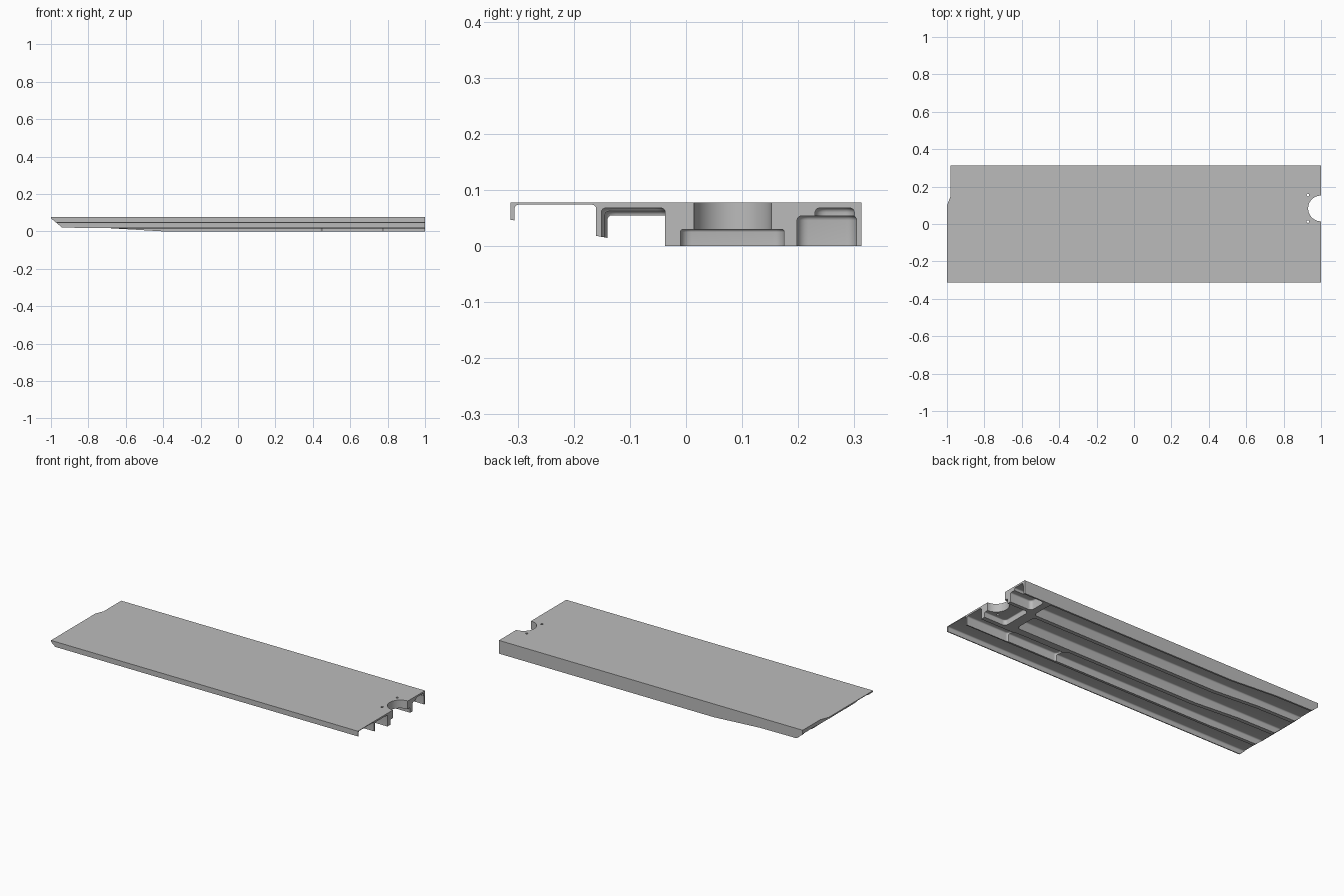
import bpy, bmesh
from mathutils import Vector

if "Cube" in bpy.data.objects:
    bpy.data.objects.remove(bpy.data.objects["Cube"])

grey = bpy.data.materials.new("plain grey")
grey.use_nodes = True
grey.diffuse_color = (0.5, 0.5, 0.5, 1)
grey.node_tree.nodes["Principled BSDF"].inputs["Base Color"].default_value = (0.5, 0.5, 0.5, 1)

TOP, HALF_Y = 0.078, 0.313


def add_object(name, bm):
    bmesh.ops.recalc_face_normals(bm, faces=bm.faces[:])
    mesh = bpy.data.meshes.new(name)
    bm.to_mesh(mesh)
    bm.free()
    obj = bpy.data.objects.new(name, mesh)
    mesh.materials.append(grey)
    bpy.context.collection.objects.link(obj)
    return obj


def prism(name, points, depth):
    """Extrude a closed outline along a vector."""
    bm = bmesh.new()
    face = bm.faces.new([bm.verts.new(p) for p in points])
    new = bmesh.ops.extrude_face_region(bm, geom=[face])["geom"]
    bmesh.ops.translate(bm, vec=Vector(depth), verts=[v for v in new if isinstance(v, bmesh.types.BMVert)])
    return add_object(name, bm)


def pocket(x0, x1, y0, y1, ceiling, radius=0.02, fillet=0.008):
    """Cutter open at the bottom, with round corners and a filleted ceiling."""
    bm = bmesh.new()
    bmesh.ops.create_cube(bm, size=1)
    for v in bm.verts:
        v.co = (x0 if v.co.x < 0 else x1, y0 if v.co.y < 0 else y1, -0.05 if v.co.z < 0 else ceiling)
    upright = [e for e in bm.edges if abs(e.verts[0].co.z - e.verts[1].co.z) > 0.01]
    bmesh.ops.bevel(bm, geom=upright, offset=radius, segments=5, profile=0.5, affect='EDGES')
    rim = [e for e in bm.edges if all(abs(v.co.z - ceiling) < 1e-5 for v in e.verts)]
    bmesh.ops.bevel(bm, geom=rim, offset=fillet, segments=4, profile=0.5, affect='EDGES')
    return add_object("pocket_cutter", bm)


def drill(x, y, radius, segments):
    bm = bmesh.new()
    bmesh.ops.create_cone(bm, cap_ends=True, segments=segments, radius1=radius, radius2=radius, depth=0.4)
    bmesh.ops.translate(bm, vec=(x, y, 0), verts=bm.verts)
    return add_object("hole_cutter", bm)


# Slab with a tapered left end
side = [(-1, TOP), (-1, 0.07), (-0.94, 0.02), (-0.7, 0.018), (-0.4, 0), (1, 0), (1, TOP)]
panel = prism("wing_panel", [(x, -HALF_Y, z) for x, z in side], (0, 2 * HALF_Y, 0))

cutters = [
    # Sloped front underside and left edge step
    prism("slope_cutter", [(-1.2, -0.4, 0.0635), (-1.2, -0.062, 0), (-1.2, 0.02, -0.0154), (-1.2, -0.4, -0.1)],
          (2.4, 0, 0)),
    prism("step_cutter", [(-1.1, 0.1, -0.1), (-1, 0.1, -0.1), (-0.98, 0.15, -0.1),
                          (-0.98, 0.4, -0.1), (-1.1, 0.4, -0.1)], (0, 0, 0.3)),
    # Long underside pockets
    pocket(-1.1, 1.1, -0.306, -0.16, 0.074),
    pocket(-1.1, 0.45, -0.14, -0.012, 0.055),
    pocket(-1.1, 0.80, 0.012, 0.148, 0.0555),
    pocket(-1.1, 0.82, 0.172, 0.303, 0.056),
    # Stepped pockets toward the right end
    pocket(0.40, 0.78, -0.145, -0.03, 0.0625),
    pocket(0.72, 1.1, -0.151, -0.037, 0.068),
    pocket(0.86, 1.1, 0.198, 0.304, 0.054),
    pocket(0.92, 1.1, 0.23, 0.3, 0.068),
    # Round notch with its counterbore and two pin holes
    pocket(0.86, 1.1, -0.01, 0.175, 0.03, fillet=0.005),
    drill(1, 0.083, 0.069, 64),
    drill(0.93, 0.155, 0.007, 16),
    drill(0.93, 0.013, 0.007, 16),
]

for cutter in cutters:
    cutter.hide_render = True
    mod = panel.modifiers.new("cut", 'BOOLEAN')
    mod.operation = 'DIFFERENCE'
    mod.solver = 'EXACT'
    mod.object = cutter

# Bake the cuts and drop the cutters
bpy.context.view_layer.update()
result = bpy.data.meshes.new_from_object(panel.evaluated_get(bpy.context.evaluated_depsgraph_get()))
panel.modifiers.clear()
panel.data = result
panel.data.materials.clear()
panel.data.materials.append(grey)
for poly in panel.data.polygons:
    poly.material_index = 0
for cutter in cutters:
    bpy.data.objects.remove(cutter)

bpy.ops.object.select_all(action='DESELECT')
panel.select_set(True)
bpy.context.view_layer.objects.active = panel
bpy.ops.object.shade_smooth_by_angle(angle=0.52)
